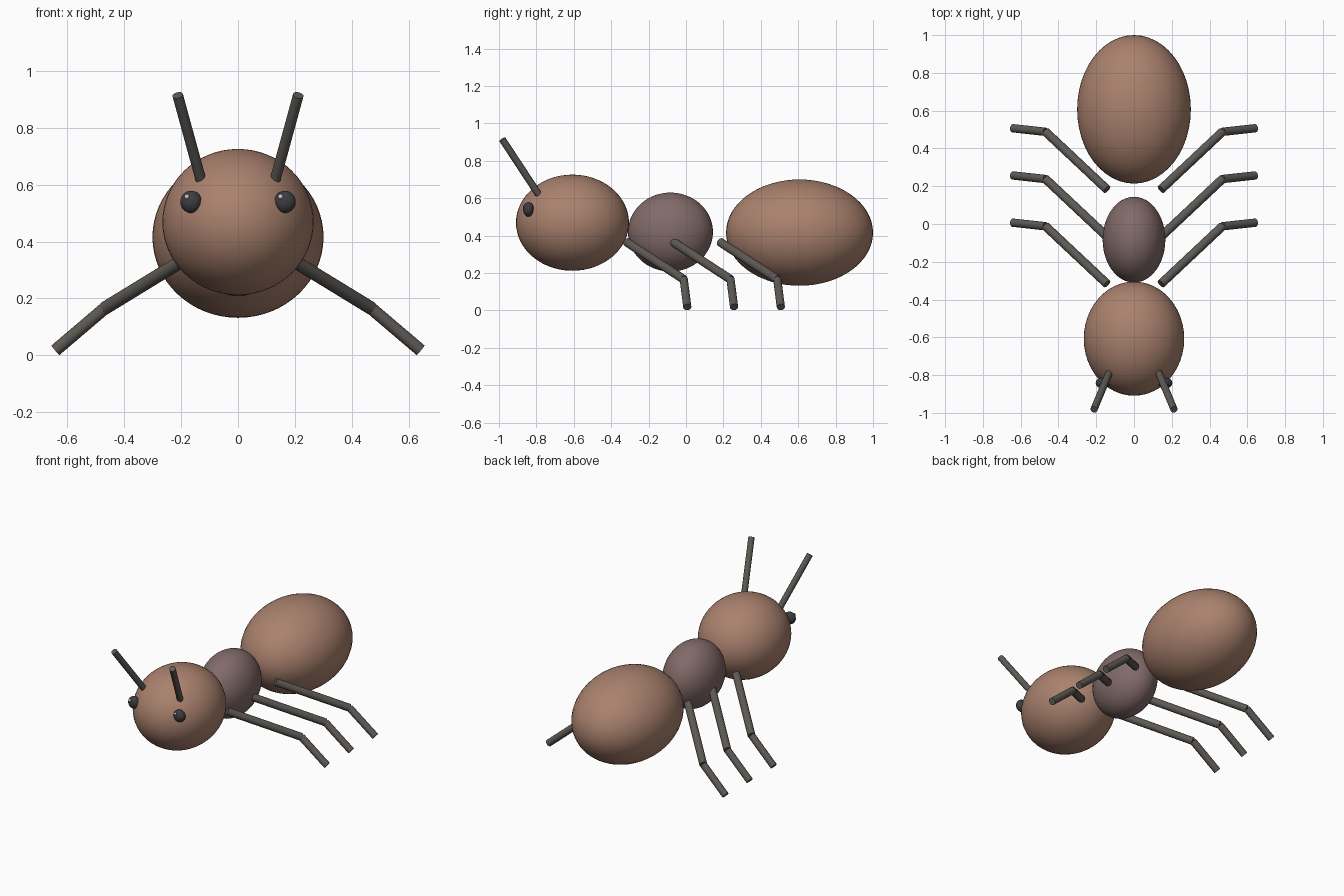
import bpy
from mathutils import Vector

if "Cube" in bpy.data.objects:
    bpy.data.objects.remove(bpy.data.objects["Cube"])


def material(name, rgb):
    m = bpy.data.materials.new(name)
    m.diffuse_color = (*rgb, 1)
    m.use_nodes = True
    m.node_tree.nodes["Principled BSDF"].inputs["Base Color"].default_value = m.diffuse_color
    return m


BROWN = material("brown", (0.40, 0.22, 0.155))
MAUVE = material("mauve", (0.22, 0.145, 0.14))
DARK = material("dark_grey", (0.11, 0.10, 0.09))
BLACK = material("eye_black", (0.045, 0.045, 0.055))
PALE = material("pale", (0.6, 0.6, 0.6))


def finish(name, mat):
    ob = bpy.context.object
    ob.name = name
    ob.data.materials.append(mat)
    bpy.ops.object.shade_smooth_by_angle()
    return ob


def ellipsoid(name, centre, radii, mat, segments=48, rings=32):
    bpy.ops.mesh.primitive_uv_sphere_add(segments=segments, ring_count=rings, radius=1, location=centre)
    bpy.context.object.scale = radii
    bpy.ops.object.transform_apply(location=False, rotation=False, scale=True)
    return finish(name, mat)


def rod(name, a, b, radius, mat):
    a, b = Vector(a), Vector(b)
    bpy.ops.mesh.primitive_cylinder_add(vertices=20, radius=radius, depth=(b - a).length, location=(a + b) / 2)
    bpy.context.object.rotation_euler = (b - a).to_track_quat('Z', 'Y').to_euler()
    return finish(name, mat)


# Body segments
ellipsoid("head", (0, -0.607, 0.469), (0.266, 0.302, 0.257), BROWN)
ellipsoid("thorax", (0, -0.083, 0.419), (0.166, 0.227, 0.211), MAUVE)
ellipsoid("abdomen", (0, 0.607, 0.416), (0.301, 0.393, 0.284), BROWN)

for side, s in (("left", -1), ("right", 1)):
    # Eyes with small catchlights
    ellipsoid(side + "_eye", (s * 0.165, -0.842, 0.54), (0.038, 0.029, 0.039), BLACK, 24, 16)
    ellipsoid(side + "_eye_glint", (s * 0.165 - 0.015, -0.864, 0.558), (0.009,) * 3, PALE, 16, 8)
    # Antennae
    rod(side + "_antenna", (s * 0.13, -0.785, 0.615), (s * 0.212, -0.982, 0.915), 0.019, DARK)
    # Three two-part legs per side
    for leg, y in (("front", -0.5), ("middle", -0.25), ("rear", 0.0)):
        hip = (s * 0.143, y + 0.183, 0.365)
        knee = (s * 0.468, y + 0.488, 0.166)
        foot = (s * 0.642, y + 0.507, 0.018)
        rod(f"{side}_{leg}_upper_leg", hip, knee, 0.0235, DARK)
        rod(f"{side}_{leg}_lower_leg", knee, foot, 0.022, DARK)
